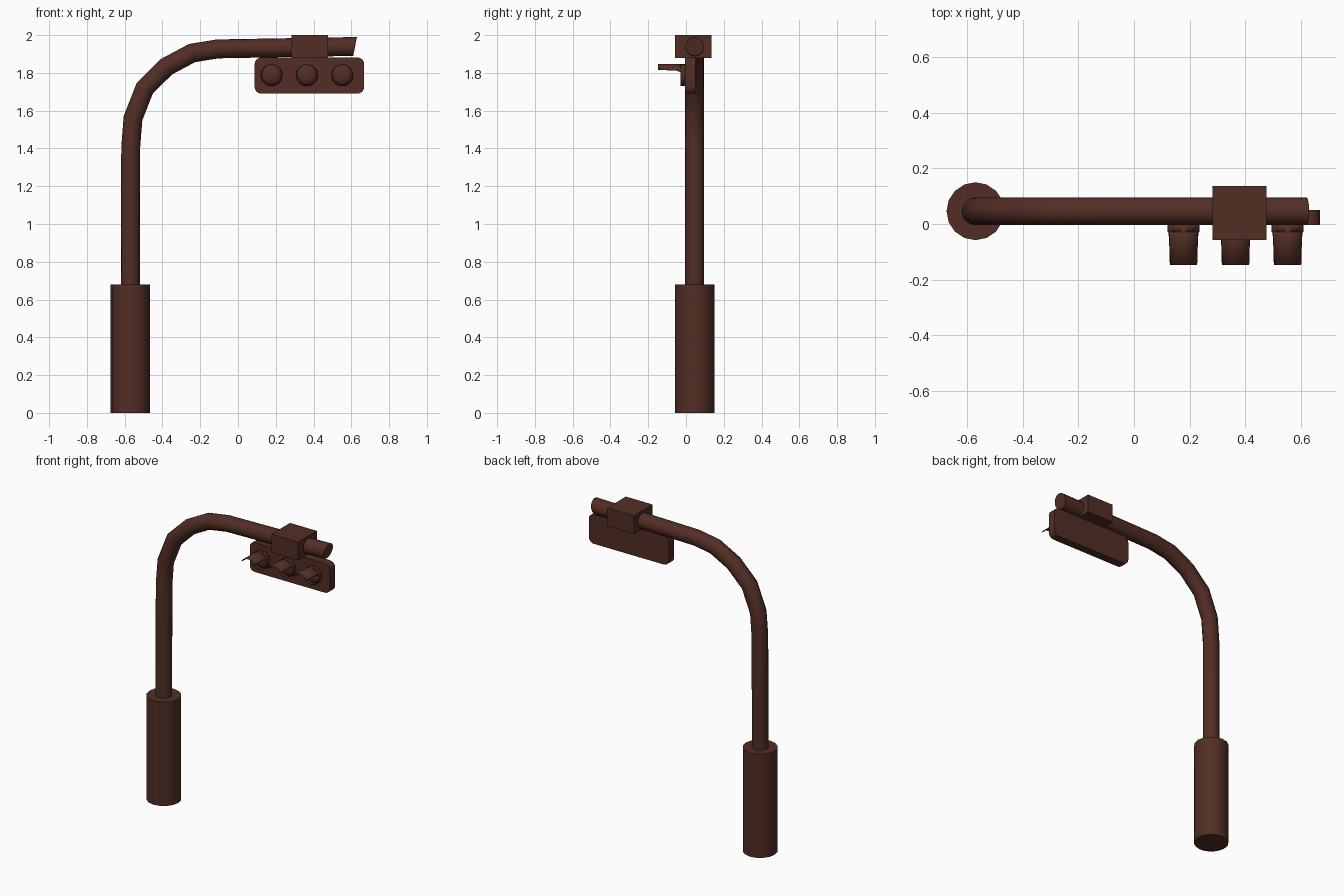
import bpy, bmesh, math
from mathutils import Vector

if "Cube" in bpy.data.objects:
    bpy.data.objects.remove(bpy.data.objects["Cube"])

Y = 0.046                       # y of the pole axis
brown = bpy.data.materials.new("dark_brown")
brown.diffuse_color = (0.084, 0.027, 0.018, 1)
brown.use_nodes = True
brown.node_tree.nodes["Principled BSDF"].inputs["Base Color"].default_value = brown.diffuse_color


def finish(name, bm, angle=35):
    """Turn a bmesh into a smooth-by-angle object."""
    bmesh.ops.recalc_face_normals(bm, faces=bm.faces)
    me = bpy.data.meshes.new(name)
    bm.to_mesh(me)
    bm.free()
    me.materials.append(brown)
    ob = bpy.data.objects.new(name, me)
    bpy.context.collection.objects.link(ob)
    bpy.ops.object.select_all(action='DESELECT')
    ob.select_set(True)
    bpy.context.view_layer.objects.active = ob
    bpy.ops.object.shade_smooth_by_angle(angle=math.radians(angle))
    return ob


def loft(bm, rings, closed=True):
    """Bridge successive rings of points with quads."""
    vs = [[bm.verts.new(p) for p in r] for r in rings]
    n = len(vs[0])
    for a, b in zip(vs, vs[1:]):
        for i in range(n if closed else n - 1):
            j = (i + 1) % n
            bm.faces.new((a[i], a[j], b[j], b[i]))
    return vs


def box(bm, lo, hi):
    bmesh.ops.create_cube(bm, size=1)
    for v in bm.verts:
        v.co = Vector([(l + h) / 2 + c * (h - l) for l, h, c in zip(lo, hi, v.co)])


# base cylinder
bm = bmesh.new()
bmesh.ops.create_cone(bm, cap_ends=True, segments=16, radius1=0.104,
                      radius2=0.104, depth=0.68)
bmesh.ops.translate(bm, verts=bm.verts, vec=(-0.57, Y, 0.34))
finish("base", bm)

# bent pole: mitred rings along a path in the xz plane
path = [Vector((x, 0, z)) for x, z in (
    (-0.57, 0.6), (-0.568, 1.405), (-0.556, 1.56), (-0.493, 1.72), (-0.378, 1.833),
    (-0.243, 1.905), (-0.108, 1.927), (0.62, 1.94))]
R, rings = 0.05, []
for i, p in enumerate(path):
    d0 = (p - path[max(i - 1, 0)]).normalized()
    d1 = (path[min(i + 1, len(path) - 1)] - p).normalized()
    t = (d0 + d1).normalized()
    n, k = Vector((-t.z, 0, t.x)), 1.0
    if 0 < i < len(path) - 1:
        k = 1 / t.dot(d0)
    elif i:
        n = Vector((0.2, 0, 1))        # slanted end cut
    rings.append([p + Vector((0, Y, 0)) + R * (k * math.cos(a) * n + Vector((0, math.sin(a), 0)))
                  for a in (math.tau * s / 16 for s in range(16))])
bm = bmesh.new()
vs = loft(bm, rings)
bm.faces.new(vs[0])
bm.faces.new(vs[-1])
finish("pole", bm)

# clamp block around the arm
bm = bmesh.new()
box(bm, (0.282, -0.057, 1.88), (0.476, 0.136, 2.0))
finish("clamp", bm)

# signal housing with rounded corners
bm = bmesh.new()
box(bm, (0.088, -0.004, 1.69), (0.668, 0.051, 1.882))
edges = [e for e in bm.edges if abs(e.verts[0].co.y - e.verts[1].co.y) > 0.01]
bmesh.ops.bevel(bm, geom=edges, offset=0.036, segments=4, profile=0.5, affect='EDGES')
finish("signal_housing", bm)

# three lamps: domed lens, and a ring that grows into a visor on top
LR, LZ = 0.058, 1.788
for k, x in enumerate((0.178, 0.365, 0.552)):
    def circle(r, y, angles):
        return [(x + r * math.cos(a), y, LZ + r * math.sin(a)) for a in angles]

    full = [math.tau * s / 24 for s in range(24)]
    bm = bmesh.new()
    vs = loft(bm, [circle(0.055 * math.cos(b), -0.006 - 0.026 * math.sin(b), full)
                   for b in (0, 0.4, 0.8, 1.2)])
    bm.faces.new(vs[-1])
    finish(f"lens_{k + 1}", bm, 60)

    bm = bmesh.new()
    loft(bm, [circle(LR, 0.0, full), circle(LR, -0.028, full)])
    span = [(math.radians(a), math.radians(180 - a)) for a in (18, 26, 32)]
    arcs = [[a + (b - a) * s / 12 for s in range(13)] for a, b in span]
    loft(bm, [circle(LR, y, arc) for y, arc in zip((-0.028, -0.05, -0.148), arcs)], False)
    bmesh.ops.remove_doubles(bm, verts=bm.verts, dist=0.0005)
    visor = finish(f"visor_{k + 1}", bm)
    mod = visor.modifiers.new("thickness", 'SOLIDIFY')
    mod.thickness, mod.offset = 0.004, -1
